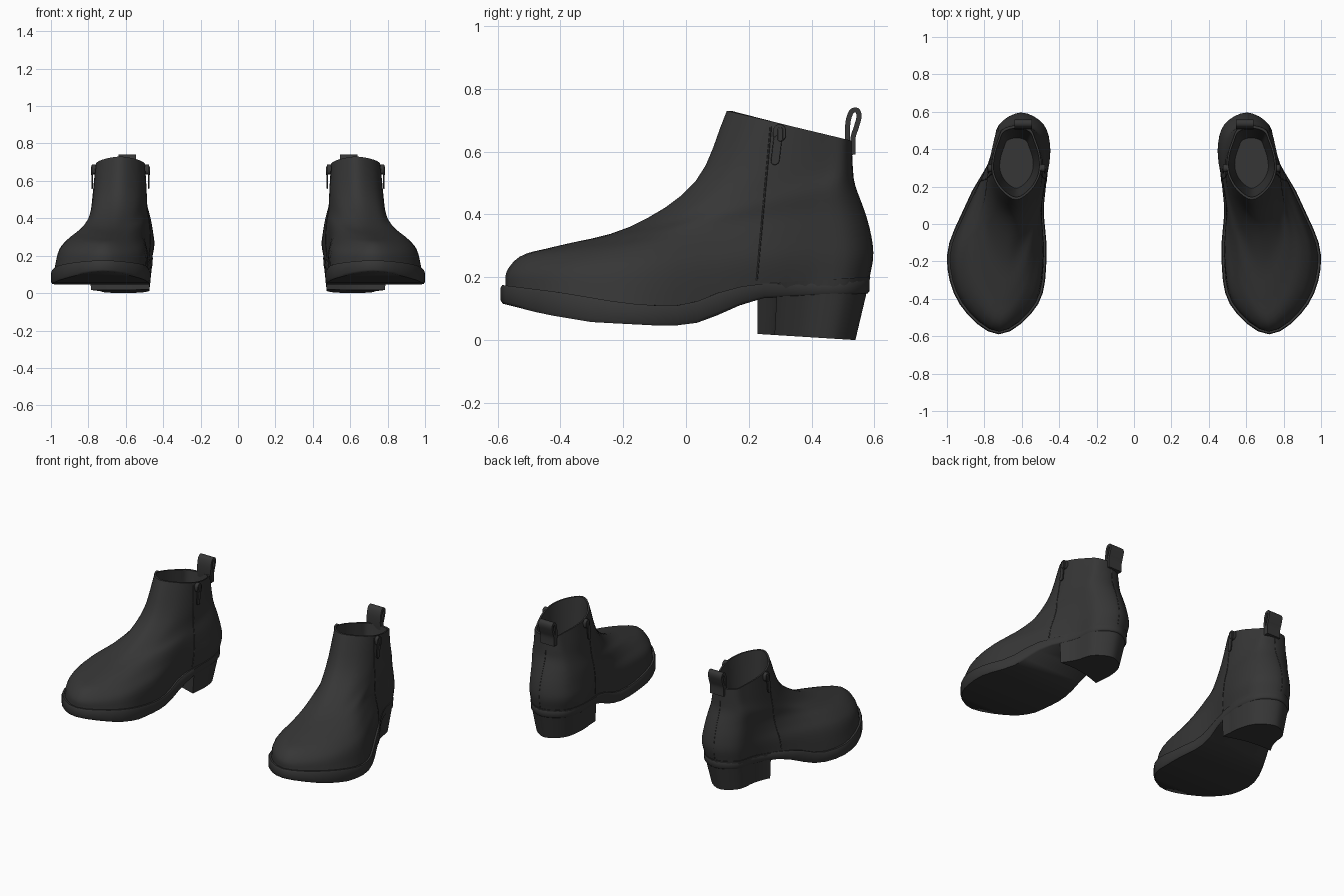
import bpy, bmesh, math
from mathutils import Vector
from mathutils.bvhtree import BVHTree

if "Cube" in bpy.data.objects:
    bpy.data.objects.remove(bpy.data.objects["Cube"])

mat = bpy.data.materials.new("black_leather")
mat.diffuse_color = (0.037, 0.037, 0.037, 1)
mat.use_nodes = True
mat.node_tree.nodes["Principled BSDF"].inputs["Base Color"].default_value = mat.diffuse_color


def make(name, verts, faces, angle=40, bevel=0, fix=True):
    """One boot part, mirrored across x = 0 to make the pair."""
    me = bpy.data.meshes.new(name)
    me.from_pydata([tuple(v) for v in verts], [], faces)
    if fix:
        bm = bmesh.new()
        bm.from_mesh(me)
        bmesh.ops.recalc_face_normals(bm, faces=bm.faces)
        bm.to_mesh(me)
        bm.free()
    me.shade_smooth()
    me.set_sharp_from_angle(angle=math.radians(angle))
    me.materials.append(mat)
    ob = bpy.data.objects.new(name, me)
    bpy.context.collection.objects.link(ob)
    if bevel:
        m = ob.modifiers.new("rounding", 'BEVEL')
        m.width, m.segments = bevel, 2
    m = ob.modifiers.new("pair", 'MIRROR')
    m.use_mirror_merge = False


def spline(pts, steps, closed=False):
    """Centripetal Catmull-Rom curve through the points."""
    p = [Vector(q) for q in pts]
    if closed:
        p = [p[-1]] + p + p[:2]
    else:
        p = [p[0] * 2 - p[1]] + p + [p[-1] * 2 - p[-2]]
    out = []
    for a, b, c, d in zip(p, p[1:], p[2:], p[3:]):
        t1 = max((b - a).length, 1e-5) ** .5
        t2 = t1 + max((c - b).length, 1e-5) ** .5
        t3 = t2 + max((d - c).length, 1e-5) ** .5
        for k in range(steps):
            t = t1 + (t2 - t1) * k / steps
            a1 = a.lerp(b, t / t1)
            a2 = b.lerp(c, (t - t1) / (t2 - t1))
            a3 = c.lerp(d, (t - t2) / (t3 - t2))
            b1 = a1.lerp(a2, t / t2)
            b2 = a2.lerp(a3, (t - t1) / (t3 - t1))
            out.append(b1.lerp(b2, (t - t1) / (t2 - t1)))
    if not closed:
        out.append(p[-2])
    return out


def interp(table, y):
    """Piecewise linear lookup."""
    for (y0, z0), (y1, z1) in zip(table, table[1:]):
        if y <= y1:
            return z0 + (z1 - z0) * max(0, (y - y0) / (y1 - y0))
    return table[-1][1]


def skin(rings):
    """Quads between closed rings of equal length."""
    n = len(rings[0])
    faces = [(r * n + i, r * n + (i + 1) % n, (r + 1) * n + (i + 1) % n, (r + 1) * n + i)
             for r in range(len(rings) - 1) for i in range(n)]
    return [v for r in rings for v in r], faces


def cap(n, base):
    """Strip fill across a ring that starts on its centre line."""
    f = [(base, base + 1, base + n - 1)]
    for i in range(1, n // 2 - 1):
        f.append((base + i, base + i + 1, base + n - i - 1, base + n - i))
    f.append((base + n // 2 - 1, base + n // 2, base + n // 2 + 1))
    return f


# Upper and lower edge of the sole along the foot
top_z = [(-.6, .177), (-.4, .152), (-.2, .118), (-.05, .107), (.02, .117), (.1, .15), (.2, .177), (.6, .2)]
low_z = [(-.6, .12), (-.45, .082), (-.3, .057), (-.05, .044), (.05, .057), (.22, .132), (.6, .15)]


# Upper: rings set by front (y, z), back (y, z) and the inner and outer x of four stations
def ring(front, back, inner, outer):
    f, b = Vector(front), Vector(back)
    mid = [f.lerp(b, t) for t in (.134, .35, .583, .825, .945)]
    toe, heel = (inner[0] + outer[0]) / 2, (inner[3] + outer[3]) / 2
    half = (outer[3] - inner[3]) * .385          # rounds off the back
    right = [(x, *p) for x, p in zip(outer + (heel + half,), mid)]
    left = [(x, *p) for x, p in zip(inner + (heel - half,), mid)]
    return [(toe, *f)] + right + [(heel, *b)] + left[::-1]


levels = [
    ring((-.575, 0), (.582, 0), (.525, .482, .497, .460), (.92, .985, .885, .752)),
    ring((-.572, .215), (.596, .27), (.54, .488, .492, .447), (.9, .955, .865, .757)),
    ring((-.53, .265), (.586, .345), (.58, .52, .49, .455), (.855, .905, .83, .757)),
    ring((-.42, .297), (.562, .425), (.6, .535, .488, .468), (.795, .84, .80, .757)),
    ring((-.18, .36), (.536, .5), (.593, .525, .487, .49), (.76, .79, .785, .757)),
    ring((.03, .505), (.53, .555), (.55, .5, .488, .51), (.733, .772, .768, .738)),
    ring((.13, .73), (.527, .635), (.548, .502, .5, .53), (.712, .757, .755, .725)),
]


def on_welt(points):
    return [Vector((p[0], p[1], interp(top_z, p[1]) - .006)) for p in points]


levels[0] = on_welt(levels[0])
columns = [spline(col, 4) for col in zip(*levels)]
rings = [spline(r, 4, True) for r in zip(*columns)]
rings[0] = on_welt(rings[0])
uv, uf = skin(rings)
make("upper", uv, uf, fix=False)
surface = BVHTree.FromPolygons(uv, uf)

# Lining narrowing down to the footbed
rim, n = rings[-1], len(rings[0])
mid = Vector((.628, .32, 0))


def inset(scale, z=None):
    out = []
    for p in rim:
        q = mid + (p - mid) * scale
        out.append(Vector((q.x, q.y, p.z if z is None else z)))
    return out


floor = inset(.68, .3)
lv, lf = skin([rim, inset(.93), [a.lerp(b, .5) for a, b in zip(inset(.95), floor)], floor])
make("lining", lv, lf + cap(n, 3 * n), fix=False)


# Sole with welt, following the foot outline
def outline(base, off, mix):
    out = []
    for i, p in enumerate(base):
        t = base[(i + 1) % len(base)] - base[i - 1]
        tuck = .012 * min(1, max(0, (p.y - .2) / .1))
        q = p + Vector((t.y, -t.x, 0)).normalized() * (off - tuck)
        lo, hi = interp(low_z, q.y), interp(top_z, q.y)
        out.append(Vector((q.x, q.y, lo + (hi - lo) * mix)))
    return out


edge = ((-.004, 1), (.010, 1), (.015, .85), (.015, .15), (.009, 0))
sv, sf = skin([outline(rings[0], *e) for e in edge])
make("sole", sv, sf + cap(n, 0) + cap(n, 4 * n), angle=50)

# Stacked heel block: rear of the outline, tapered down, with a concave slanted front
fine = outline(spline(levels[0], 20, True), .017, 1)
top = [p for p in fine if p.y > .22 + .18 * (p.x - .47)]
a, b = top[-1].copy(), top[0].copy()
top += [a.lerp(b, k / 6) + Vector((0, .025 * math.sin(math.pi * k / 6), 0)) for k in range(1, 6)]
low = []
for p in top:
    p.z = interp(top_z, p.y) + .002 * min(1, max(-1, (p.y - .3) / .05))
    y = .22 + (p.y - .22) * .87
    low.append(Vector((.64 + (p.x - .64) * (.95 - .4 * (p.y - .22)), y, .02 - (y - .22) / 16)))
hv, hf = skin([low, top])
m = len(low)
make("heel", hv, hf + [tuple(range(m)), tuple(range(m, 2 * m))])


# Raised seam lines laid on the upper
def seam(name, path, r=.003):
    rs = []
    for i, p in enumerate(path):
        t = (path[min(i + 1, len(path) - 1)] - path[max(i - 1, 0)]).normalized()
        u = t.cross(Vector((.6, .8, 0))).normalized()
        v = t.cross(u)
        rs.append([p + r * (u * math.cos(k * math.tau / 6) + v * math.sin(k * math.tau / 6))
                   for k in range(6)])
    v, f = skin(rs)
    make(name, v, f + [tuple(range(6)), tuple(range(len(v) - 6, len(v)))], angle=70)


def cast(origin, direction):
    return surface.ray_cast(Vector(origin), Vector(direction))[0]


for side, s in (("outer", 1), ("inner", -1)):
    hits = [cast((.62 + s, .225 + .045 * k / 20, .19 + .49 * k / 20), (-s, 0, 0)) for k in range(21)]
    seam(side + "_zip_seam", [h for h in hits if h])
hits = [cast((.61, 2, .2 + .42 * k / 16), (0, -1, 0)) for k in range(17)]
seam("back_seam", [h for h in hits if h], .002)


# Zip sliders and hanging pull tabs on both sides
def plate(name, x, thick, y, z, w, h, lean=0):
    """Capsule-shaped plate facing sideways."""
    loop = []
    for k in range(16):
        a = (k + .5) * math.tau / 16
        dz = math.sin(a) * w / 2 + math.copysign(h / 2 - w / 2, math.sin(a))
        loop.append((y + math.cos(a) * w / 2 + lean * dz, z + dz))
    v, f = skin([[(x - thick / 2, *p) for p in loop], [(x + thick / 2, *p) for p in loop]])
    make(name, v, f + [tuple(range(16)), tuple(range(16, 32))], bevel=.002)


for side, s, x in (("outer", 1, .76), ("inner", -1, .497)):
    plate(side + "_zip_slider", x + s * .008, .028, .298, .66, .042, .055)
    plate(side + "_zip_bridge", x + s * .022, .010, .300, .655, .018, .045)
    plate(side + "_zip_pull", x + s * .020, .008, .288, .605, .028, .095, .12)

# Pull loop at the back of the collar
side_path = [(.518, .59), (.514, .66), (.518, .705), (.53, .73), (.545, .731),
             (.551, .715), (.543, .68), (.532, .645), (.532, .59)]
path = spline([(0, y, z) for y, z in side_path], 4)
rs = []
for i, p in enumerate(path):
    t = (path[min(i + 1, len(path) - 1)] - path[max(i - 1, 0)]).normalized()
    nrm = Vector((0, -t.z, t.y)) * .008
    rs.append([Vector((x, 0, 0)) + p + nrm * d for x, d in ((.545, -1), (.64, -1), (.64, 1), (.545, 1))])
lv, lf = skin(rs)
make("pull_loop", lv, lf + [(0, 1, 2, 3), tuple(range(len(lv) - 4, len(lv)))])
